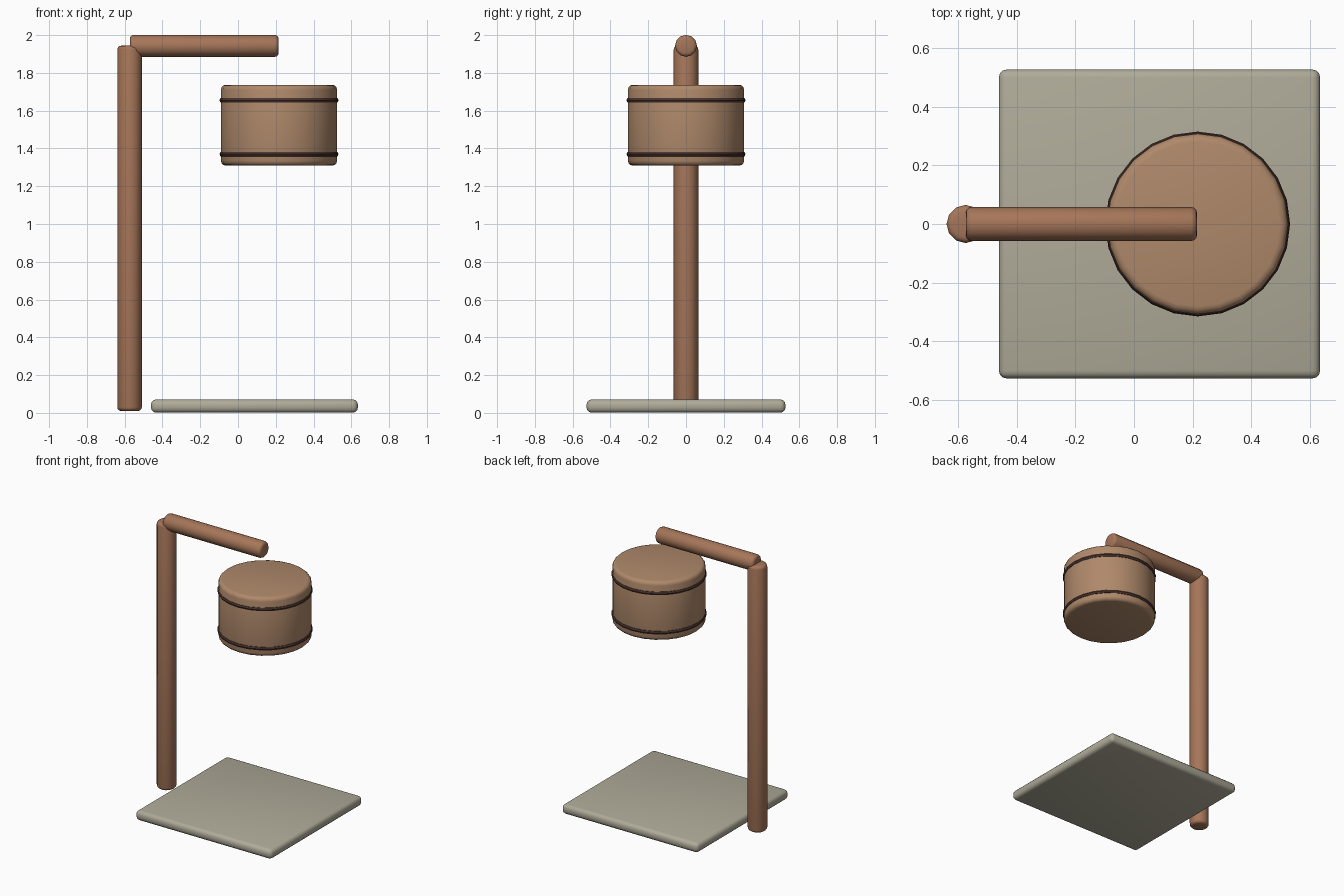
import bpy, math

if "Cube" in bpy.data.objects:
    bpy.data.objects.remove(bpy.data.objects["Cube"])


def material(name, rgb):
    m = bpy.data.materials.new(name)
    m.diffuse_color = (*rgb, 1)
    m.use_nodes = True
    m.node_tree.nodes["Principled BSDF"].inputs["Base Color"].default_value = m.diffuse_color
    return m


WOOD = material("wood", (0.38, 0.18, 0.10))
PALE_WOOD = material("pale_wood", (0.43, 0.25, 0.145))
BAND = material("dark_band", (0.07, 0.035, 0.028))
STONE = material("stone", (0.43, 0.41, 0.32))


def finish(name, mat, bevel=0):
    ob = bpy.context.object
    ob.name = name
    ob.data.materials.append(mat)
    if bevel:
        mod = ob.modifiers.new("rounded_edges", "BEVEL")
        mod.width = bevel
        mod.segments = 3
        mod.limit_method = 'ANGLE'
        mod.angle_limit = math.radians(40)
        bpy.ops.object.modifier_apply(modifier=mod.name)
    bpy.ops.object.shade_smooth_by_angle(angle=math.radians(40))
    return ob


def cylinder(name, mat, loc, radius, length, sides, bevel, rot=(0, 0, 0)):
    bpy.ops.mesh.primitive_cylinder_add(vertices=sides, radius=radius, depth=length,
                                        location=loc, rotation=rot)
    return finish(name, mat, bevel)


# Base slab
bpy.ops.mesh.primitive_cube_add(size=1, location=(0.087, 0, 0.036))
bpy.context.object.scale = (1.095, 1.053, 0.07)
bpy.ops.object.transform_apply(location=False, rotation=False, scale=True)
finish("base_slab", STONE, 0.027)

# Upright post and horizontal arm
cylinder("post", WOOD, (-0.574, 0, 0.977), 0.065, 1.934, 12, 0.02)
cylinder("arm", WOOD, (-0.179, 0, 1.943), 0.058, 0.788, 12, 0.02,
         (0, math.pi / 2, 0))

# Hanging drum with two dark bands
cylinder("drum", PALE_WOOD, (0.217, 0, 1.523), 0.308, 0.428, 24, 0.027)
for name, z in (("upper_band", 1.655), ("lower_band", 1.37)):
    bpy.ops.mesh.primitive_torus_add(major_segments=24, minor_segments=8,
                                     major_radius=0.299, minor_radius=0.016,
                                     location=(0.217, 0, z))
    finish(name, BAND)
